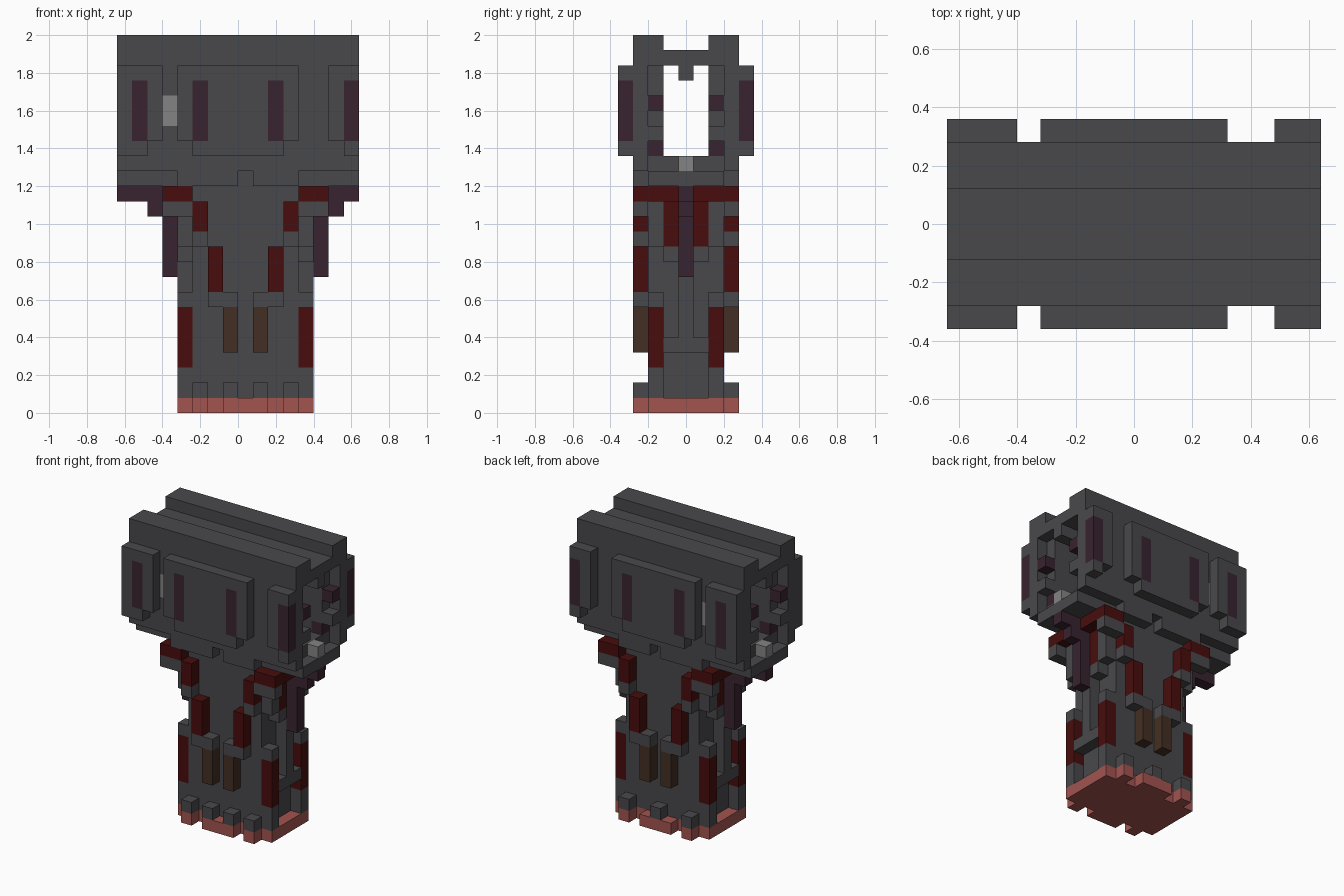
import bpy, bmesh
from math import radians
from mathutils import Vector

cube = bpy.data.objects.get("Cube")
if cube:
    bpy.data.objects.remove(cube)

UNIT = 0.08
COLOURS = {
    "dark_grey": (0.066, 0.065, 0.070),
    "deep_red": (0.065, 0.004, 0.004),
    "dark_purple": (0.040, 0.017, 0.028),
    "dark_brown": (0.056, 0.028, 0.017),
    "salmon": (0.36, 0.088, 0.078),
    "light_grey": (0.23, 0.23, 0.23),
}
mats = {}
for name, rgb in COLOURS.items():
    m = bpy.data.materials.new(name)
    m.use_nodes = True
    m.diffuse_color = (*rgb, 1)
    m.node_tree.nodes["Principled BSDF"].inputs["Base Color"].default_value = (*rgb, 1)
    mats[name] = m

cells = {}  # (x, y, z) -> (part, colour); y is counted from the middle layer


def fill(part, colour, xs, ds, zs, sides=(-1, 1)):
    """Fill blocks; ds are distances from the middle layer, on both sides."""
    for x in xs:
        for d in ds:
            for z in zs:
                for s in sides:
                    if 0 <= x < 16:
                        cells[x, s * d, z] = (part, colour)


def clear(xs, ds, zs):
    for x in xs:
        for d in ds:
            for z in zs:
                for s in (-1, 1):
                    cells.pop((x, s * d, z), None)


def both(*offsets):
    """Columns mirrored about the centre of the stem."""
    return sorted({8 + s * o for o in offsets for s in (-1, 1)})


R = range
G, RED, PURPLE, BROWN = "dark_grey", "deep_red", "dark_purple", "dark_brown"

# Base plate with teeth
fill("base_plate", "salmon", both(*R(5)), R(3), [0])
fill("base_plate", "salmon", both(0, 1, 3), [3], [0])
fill("base_teeth", G, both(1, 3), [3], [1], sides=[-1])
fill("base_teeth", G, both(0, 3), [3], [1], sides=[1])

# Stem core and corner posts
fill("stem", G, both(*R(4)), R(3), R(1, 15))
fill("corner_posts", G, both(4), [2], R(1, 8))
fill("corner_posts", RED, both(4), [2], R(3, 7))

# Raised strips on the broad stem faces
fill("brown_strips", BROWN, both(1), [3], R(4, 7))
fill("strip_caps", G, both(1, 2), [3], [7])
fill("red_strips", RED, both(2), [3], R(8, 11))
fill("strip_caps", G, both(3), [3], [11])
fill("red_strips", RED, both(3), [3], [12, 13])

# Narrow sides of the stem
fill("side_ledge", G, both(4), R(2), [4])
fill("side_spine", G, both(4), [0], R(5, 15))
fill("side_lugs", G, both(4), [1], [10])
fill("side_lugs", G, both(4), [2], R(11, 14))
fill("side_lugs", G, both(4, 5), [3], [13])
fill("side_red", RED, both(4), [1], R(11, 15))
fill("side_red", RED, both(4, 5), R(1, 4), [14])

# Stepped brackets under the head
fill("brackets", PURPLE, both(5), [0], R(9, 15))
fill("brackets", PURPLE, both(6), [0], [13])
fill("brackets", PURPLE, both(6, 7, 8), [0], [14])

# Head: floor, walls, roof and rails
fill("head_floor", G, R(16), R(3), [15])
fill("head_floor", G, R(4, 12), [3], [15])
clear([8], [3], [15])
fill("head_floor", G, R(16), R(4), [16])
fill("head_walls", G, R(16), [2, 3], R(17, 23))
fill("head_roof", G, R(16), R(4), [23])
fill("head_rails", G, R(16), [2, 3], [24])
fill("roof_rib", G, R(16), [0], [22])

# Light windows through the walls
fill("windows", "light_grey", [3], [2, 3], [19, 20])

# Broken up open ends of the head
ENDS = (0, 15)
clear(ENDS, [2], R(17, 23))
clear(ENDS, [1, 2], [16])
fill("end_blocks", G, ENDS, [2], [18])
fill("end_blocks", PURPLE, ENDS, [2], [20])
fill("end_blocks", PURPLE, (1, 14), [2], [17])
fill("end_studs", "light_grey", ENDS, [0], [16])

# Outer panels with purple slots
for x0, x1, low0, low1 in ((0, 3, 0, 2), (4, 12, 5, 11), (14, 16, 15, 16)):
    fill("panels", G, R(x0, x1), [4], R(18, 23))
    fill("panels", G, R(low0, low1), [4], [17])
fill("panels", PURPLE, (1, 5, 10, 15), [4], R(18, 22))


def build(part):
    """Skin the visible sides of one part."""
    bm = bmesh.new()
    used = []
    for (x, y, z), (p, colour) in cells.items():
        if p != part:
            continue
        if colour not in used:
            used.append(colour)
        centre = Vector((x - 7.5, y, z + 0.5))
        for axis in range(3):
            for sign in (-1, 1):
                n = Vector((0, 0, 0))
                n[axis] = sign
                if (x + int(n.x), y + int(n.y), z + int(n.z)) in cells:
                    continue
                u = Vector((0, 0, 0))
                u[(axis + 1) % 3] = 0.5
                v = n.cross(u)
                mid = centre + n * 0.5
                quad = (mid - u - v, mid + u - v, mid + u + v, mid - u + v)
                f = bm.faces.new([bm.verts.new(q * UNIT) for q in quad])
                f.material_index = used.index(colour)
    bmesh.ops.remove_doubles(bm, verts=bm.verts, dist=0.001)
    bmesh.ops.dissolve_limit(bm, angle_limit=radians(1), verts=bm.verts,
                             edges=bm.edges, delimit={'MATERIAL'})
    mesh = bpy.data.meshes.new(part)
    bm.to_mesh(mesh)
    bm.free()
    for colour in used:
        mesh.materials.append(mats[colour])
    bpy.context.collection.objects.link(bpy.data.objects.new(part, mesh))


for part in dict.fromkeys(p for p, c in cells.values()):
    build(part)
